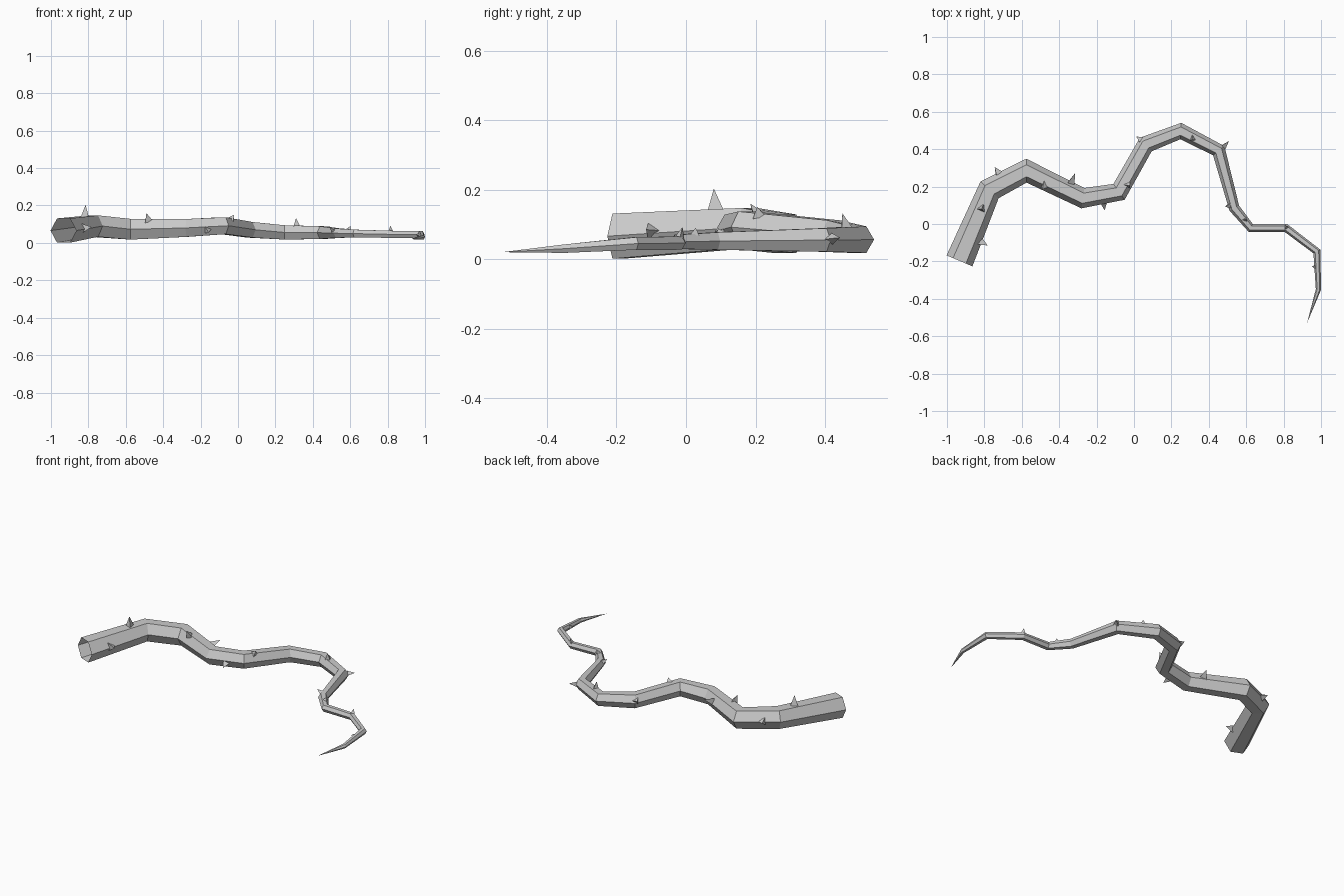
import bpy, bmesh, math
from mathutils import Vector

if "Cube" in bpy.data.objects:
    bpy.data.objects.remove(bpy.data.objects["Cube"])

# Vine centre line: x, y, z, radius
path = [
    (-0.933, -0.197, 0.066, 0.075), (-0.772, 0.183, 0.090, 0.066),
    (-0.575, 0.285, 0.073, 0.064), (-0.273, 0.138, 0.080, 0.055),
    (-0.080, 0.172, 0.092, 0.052), (0.063, 0.425, 0.070, 0.048),
    (0.250, 0.497, 0.056, 0.044), (0.453, 0.392, 0.055, 0.039),
    (0.536, 0.085, 0.052, 0.029), (0.625, -0.022, 0.050, 0.024),
    (0.813, -0.022, 0.046, 0.022), (0.978, -0.147, 0.045, 0.021),
    (0.986, -0.350, 0.030, 0.014), (0.925, -0.530, 0.020, 0.0),
]
pts = [Vector(p[:3]) for p in path]
rad = [p[3] for p in path]
up = Vector((0, 0, 1))


def finish(bm, name):
    bmesh.ops.recalc_face_normals(bm, faces=bm.faces)
    me = bpy.data.meshes.new(name)
    bm.to_mesh(me)
    bm.free()
    ob = bpy.data.objects.new(name, me)
    bpy.context.collection.objects.link(ob)
    return ob


# Hexagonal tapering stem, open at the thick end, pointed at the other
bm = bmesh.new()
rings = []
for i, p in enumerate(pts[:-1]):
    t = (pts[i + 1] - p).normalized()
    if i:
        t = (t + (p - pts[i - 1]).normalized()).normalized()
    side = t.cross(up).normalized()
    rings.append([bm.verts.new(p + rad[i] * (side * math.cos(k * math.pi / 3)
                                             + up * math.sin(k * math.pi / 3)))
                  for k in range(6)])
for a, b in zip(rings, rings[1:]):
    for k in range(6):
        j = (k + 1) % 6
        bm.faces.new((a[k], a[j], b[j], b[k]))
tip = bm.verts.new(pts[-1])
for k in range(6):
    bm.faces.new((rings[-1][k], rings[-1][(k + 1) % 6], tip))
finish(bm, "vine_stem")

# Thorns: three-sided spikes from the nearest point of the stem to each tip
tips = [
    (-0.815, 0.080, 0.203), (-0.782, -0.115, 0.085), (-0.745, 0.305, 0.090),
    (-0.490, 0.185, 0.160), (-0.315, 0.272, 0.115), (-0.157, 0.073, 0.055),
    (-0.020, 0.205, 0.150), (0.013, 0.467, 0.090), (0.310, 0.450, 0.132),
    (0.507, 0.443, 0.062), (0.487, 0.093, 0.088), (0.600, 0.028, 0.090),
    (0.815, -0.010, 0.092), (0.952, -0.228, 0.045),
]
for n, t in enumerate(tips):
    t = Vector(t)
    best = None
    for i in range(len(pts) - 1):
        d = pts[i + 1] - pts[i]
        f = min(1, max(0, (t - pts[i]).dot(d) / d.length_squared))
        q = pts[i] + d * f
        if best is None or (t - q).length < best[0]:
            best = ((t - q).length, q, rad[i] + (rad[i + 1] - rad[i]) * f, d)
    dist, q, r, along = best
    out = (t - q).normalized()
    u = (along - out * along.dot(out)).normalized()
    v = out.cross(u)
    base = q + out * r * 0.82
    w = 0.009 + 0.26 * r
    bm = bmesh.new()
    ring = [bm.verts.new(base + w * (u * math.cos(a) + v * math.sin(a)))
            for a in (0, 2 * math.pi / 3, 4 * math.pi / 3)]
    top = bm.verts.new(t)
    bm.faces.new(ring)
    for k in range(3):
        bm.faces.new((ring[k], ring[(k + 1) % 3], top))
    finish(bm, f"thorn_{n + 1}")
